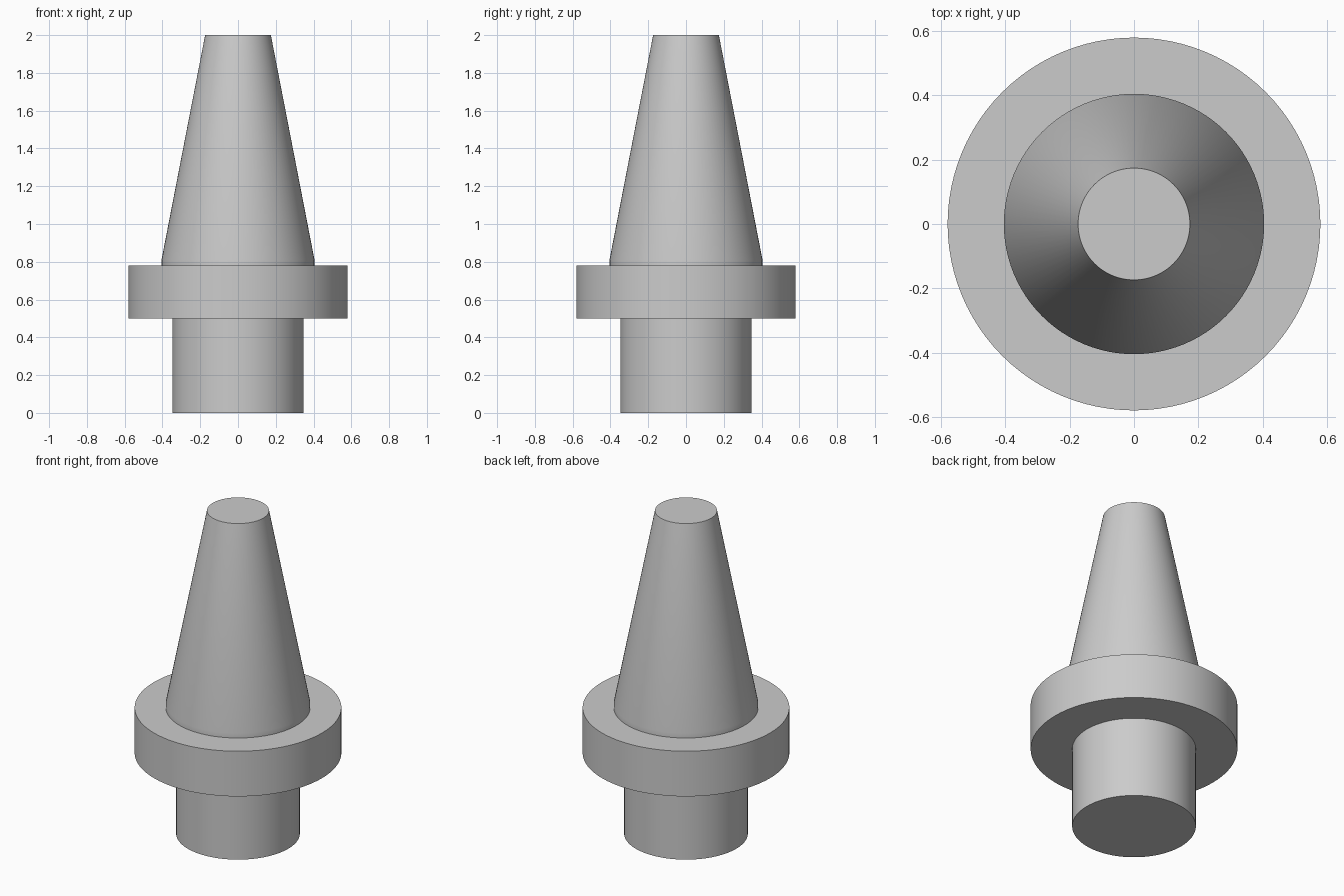
import bpy
import bmesh
from math import radians, tau

cube = bpy.data.objects.get("Cube")
if cube:
    bpy.data.objects.remove(cube, do_unlink=True)

STEPS = 96
GREY = (0.6, 0.6, 0.6, 1.0)

steel = bpy.data.materials.new("grey_steel")
steel.use_nodes = True
steel.diffuse_color = GREY
steel.node_tree.nodes["Principled BSDF"].inputs["Base Color"].default_value = GREY


def turned_part(name, profile):
    """Spin a (radius, height) profile about the vertical axis."""
    bm = bmesh.new()
    verts = [bm.verts.new((r, 0, z)) for r, z in profile]
    edges = [bm.edges.new(pair) for pair in zip(verts, verts[1:])]
    bmesh.ops.spin(bm, geom=verts + edges, cent=(0, 0, 0), axis=(0, 0, 1),
                   angle=tau, steps=STEPS)
    bmesh.ops.remove_doubles(bm, verts=bm.verts, dist=0.0001)
    bmesh.ops.recalc_face_normals(bm, faces=bm.faces)
    mesh = bpy.data.meshes.new(name)
    bm.to_mesh(mesh)
    bm.free()
    mesh.materials.append(steel)
    obj = bpy.data.objects.new(name, mesh)
    bpy.context.collection.objects.link(obj)
    bpy.ops.object.select_all(action="DESELECT")
    obj.select_set(True)
    bpy.context.view_layer.objects.active = obj
    bpy.ops.object.shade_smooth_by_angle(angle=radians(30))
    return obj


# Continuous turned body: shank, collar, short cylindrical land, tapered nose
turned_part("tapered_shank", [
    (0, 0), (0.347, 0),
    (0.347, 0.5), (0.58, 0.5),
    (0.58, 0.78), (0.405, 0.78),
    (0.405, 0.81), (0.174, 2), (0, 2),
])
